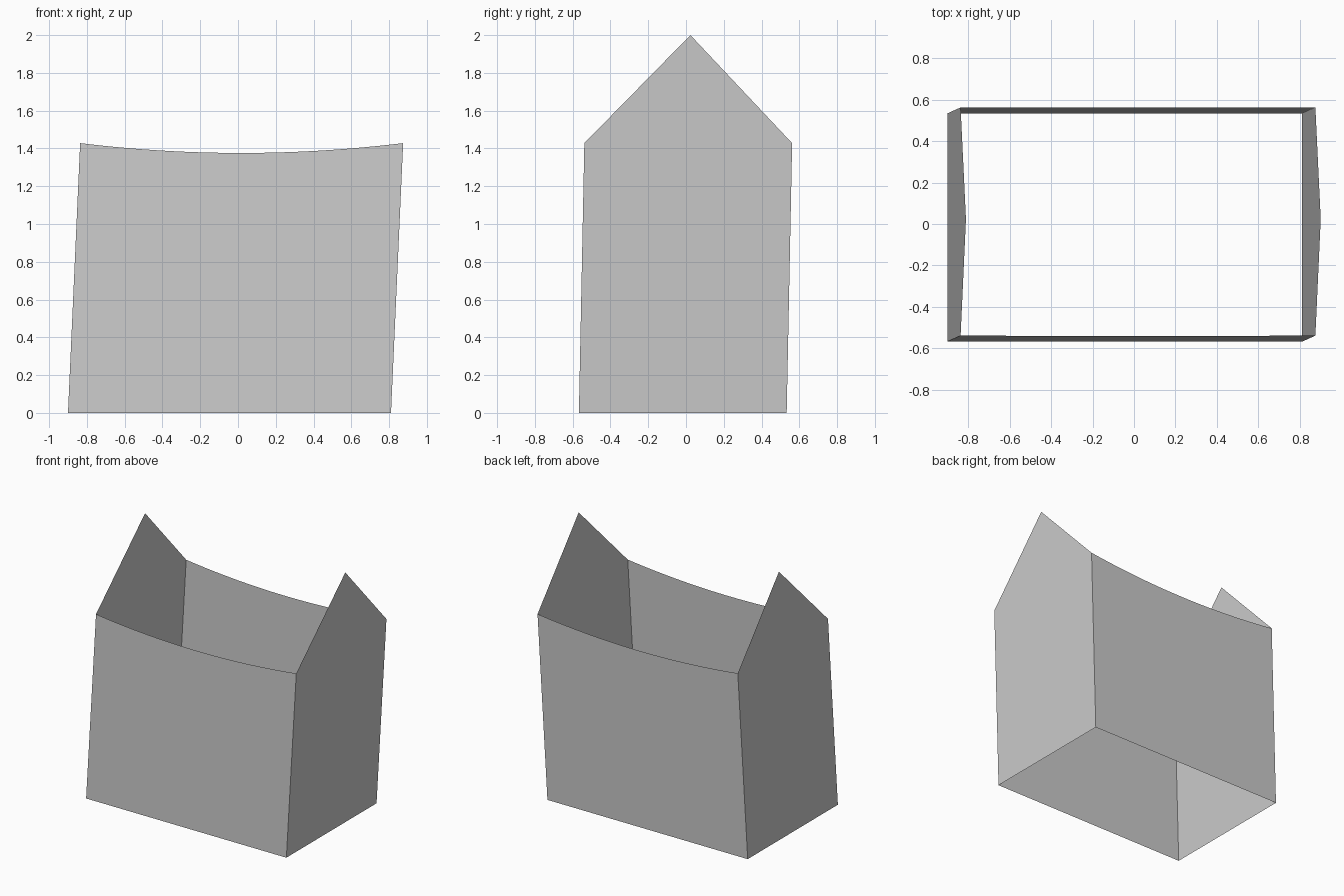
import bpy

if "Cube" in bpy.data.objects:
    bpy.data.objects.remove(bpy.data.objects["Cube"])

# House shell measures
HX, HY = 0.855, 0.55              # half length and half depth
EAVE, SAG, APEX = 1.428, 0.052, 2.0
SEGS = 16

grey = bpy.data.materials.new("plain grey")
grey.diffuse_color = (0.6, 0.6, 0.6, 1.0)
grey.use_nodes = True
grey.node_tree.nodes["Principled BSDF"].inputs["Base Color"].default_value = grey.diffuse_color


def lean(x, y, z):
    """Tilt the upright house slightly to the right and back."""
    return (x - 0.045 + 0.045 * z, y - 0.017 + 0.0202 * z, z)


def panel(name, points, faces):
    mesh = bpy.data.meshes.new(name)
    mesh.from_pydata([lean(*p) for p in points], [], faces)
    mesh.materials.append(grey)
    obj = bpy.data.objects.new(name, mesh)
    bpy.context.collection.objects.link(obj)
    return obj


# Long walls with a sagging top edge
for name, s in (("front_wall", -1), ("back_wall", 1)):
    pts, faces = [], []
    for i in range(SEGS + 1):
        u = -1 + 2 * i / SEGS
        pts += [(u * HX, s * HY, 0), (u * HX, s * HY, EAVE - SAG * (1 - u * u))]
    for i in range(SEGS):
        f = (2 * i, 2 * i + 2, 2 * i + 3, 2 * i + 1)
        faces.append(f if s < 0 else f[::-1])
    panel(name, pts, faces)

# Pointed gable ends
for name, s in (("left_gable", -1), ("right_gable", 1)):
    x = s * HX
    pts = [(x, -HY, 0), (x, HY, 0), (x, HY, EAVE), (x, 0, APEX), (x, -HY, EAVE)]
    f = (0, 1, 2, 3, 4)
    panel(name, pts, [f if s > 0 else f[::-1]])
